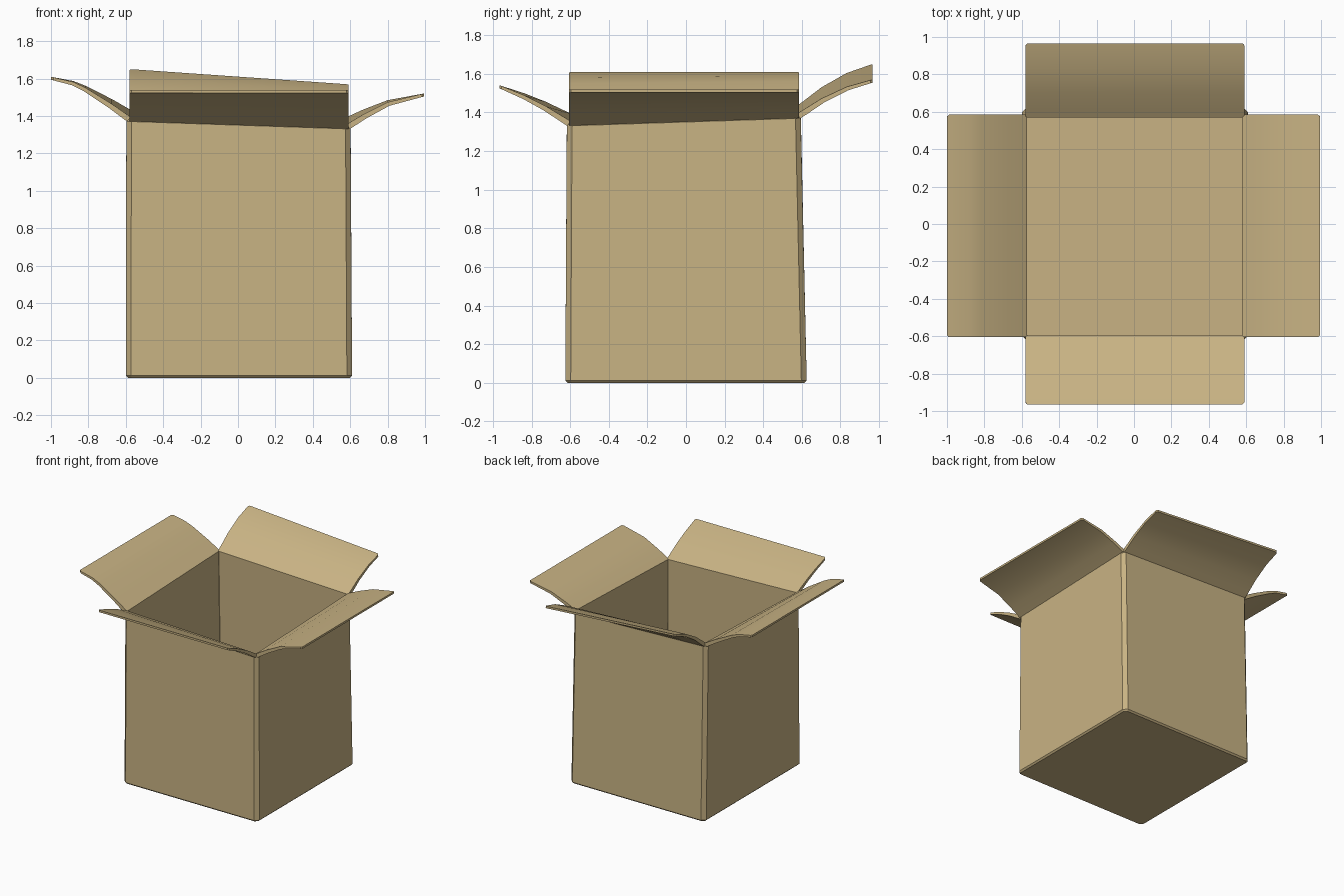
import bpy, bmesh
from mathutils import Vector

if "Cube" in bpy.data.objects:
    bpy.data.objects.remove(bpy.data.objects["Cube"])

card = bpy.data.materials.new("cardboard")
card.diffuse_color = (0.58, 0.45, 0.23, 1)
card.use_nodes = True
card.node_tree.nodes["Principled BSDF"].inputs["Base Color"].default_value = card.diffuse_color


def make_object(name, bm):
    bmesh.ops.recalc_face_normals(bm, faces=bm.faces)
    me = bpy.data.meshes.new(name)
    bm.to_mesh(me)
    bm.free()
    me.materials.append(card)
    ob = bpy.data.objects.new(name, me)
    bpy.context.collection.objects.link(ob)
    return ob


def rim_z(x, y):
    # the cut rim is slightly tilted: high at back left, low at front right
    return 1.371 - 0.036 * x / 0.58 * 0.55 + 0.019 * y / 0.58


def ring(bm, x0, x1, y0, y1, c, z):
    # rectangle with clipped corners, counter-clockwise
    pts = [(x0 + c, y0), (x1 - c, y0), (x1, y0 + c), (x1, y1 - c),
           (x1 - c, y1), (x0 + c, y1), (x0, y1 - c), (x0, y0 + c)]
    return [bm.verts.new((x, y, z(x, y) if callable(z) else z)) for x, y in pts]


# open box: outer shell, rim, inner shell and floor
bm = bmesh.new()
rings = [
    ring(bm, -0.588, 0.598, -0.613, 0.613, 0.02, 0.0),
    ring(bm, -0.60, 0.61, -0.625, 0.625, 0.028, 0.012),
    ring(bm, -0.597, 0.602, -0.617, 0.594, 0.027, rim_z),
    ring(bm, -0.572, 0.578, -0.595, 0.570, 0.002, lambda x, y: rim_z(x, y) + 0.022),
    ring(bm, -0.574, 0.584, -0.600, 0.600, 0.002, 0.025),
]
for lo, hi in zip(rings, rings[1:]):
    for i in range(8):
        j = (i + 1) % 8
        bm.faces.new((lo[i], lo[j], hi[j], hi[i]))
bm.faces.new(rings[0])
bm.faces.new(rings[-1])
make_object("box_body", bm)


def flap(name, p0, p1, out, reach, tips, profile, thick=0.016):
    """p0, p1: ends of the inner rim edge; tips: tip heights at those ends;
    profile: (outward fraction, rise fraction) along the bend."""
    bm = bmesh.new()
    out = Vector(out)
    along = Vector((p1[0] - p0[0], p1[1] - p0[1], 0)).normalized()
    rows = []
    for k, (t, s) in enumerate(profile):
        row = []
        inset = 0.01 if k == len(profile) - 1 else 0
        for p, tip, sign in ((p0, tips[0], 1), (p1, tips[1], -1)):
            z0 = rim_z(*p) + 0.022
            top = Vector((p[0], p[1], z0 + (tip - z0) * s)) + out * reach * t + along * inset * sign
            drop = Vector((0, 0, -thick - 0.006 * (1 - t))) + out * 0.022 * (1 - t)
            row.append((bm.verts.new(top), bm.verts.new(top + drop)))
        rows.append(row)
    for (a, b), (c, d) in zip(rows, rows[1:]):
        bm.faces.new((a[0], b[0], d[0], c[0]))
        bm.faces.new((a[1], c[1], d[1], b[1]))
        bm.faces.new((a[0], c[0], c[1], a[1]))
        bm.faces.new((b[0], b[1], d[1], d[0]))
    for a, b in (rows[0], rows[-1]):
        bm.faces.new((a[0], a[1], b[1], b[0]))
    ob = make_object(name, bm)
    bpy.context.view_layer.objects.active = ob
    ob.select_set(True)
    bpy.ops.object.shade_smooth_by_angle(angle=0.6)
    ob.select_set(False)


# four bent flaps
flap("left_flap", (-0.572, -0.605), (-0.572, 0.585), (-1, 0, 0), 0.428, (1.61, 1.61),
     [(0, 0), (0.24, 0.33), (0.57, 0.73), (0.72, 0.87), (0.97, 0.985), (1, 1)])
flap("right_flap", (0.578, -0.605), (0.578, 0.585), (1, 0, 0), 0.417, (1.52, 1.52),
     [(0, 0), (0.22, 0.33), (0.53, 0.72), (0.97, 0.985), (1, 1)])
flap("front_flap", (-0.58, -0.595), (0.59, -0.595), (0, -1, 0), 0.370, (1.54, 1.54),
     [(0, 0), (0.35, 0.42), (0.65, 0.72), (0.97, 0.98), (1, 1)])
flap("back_flap", (-0.58, 0.570), (0.59, 0.570), (0, 1, 0), 0.396, (1.65, 1.57),
     [(0, 0), (0.10, 0.13), (0.33, 0.45), (0.66, 0.79), (0.97, 0.985), (1, 1)])
